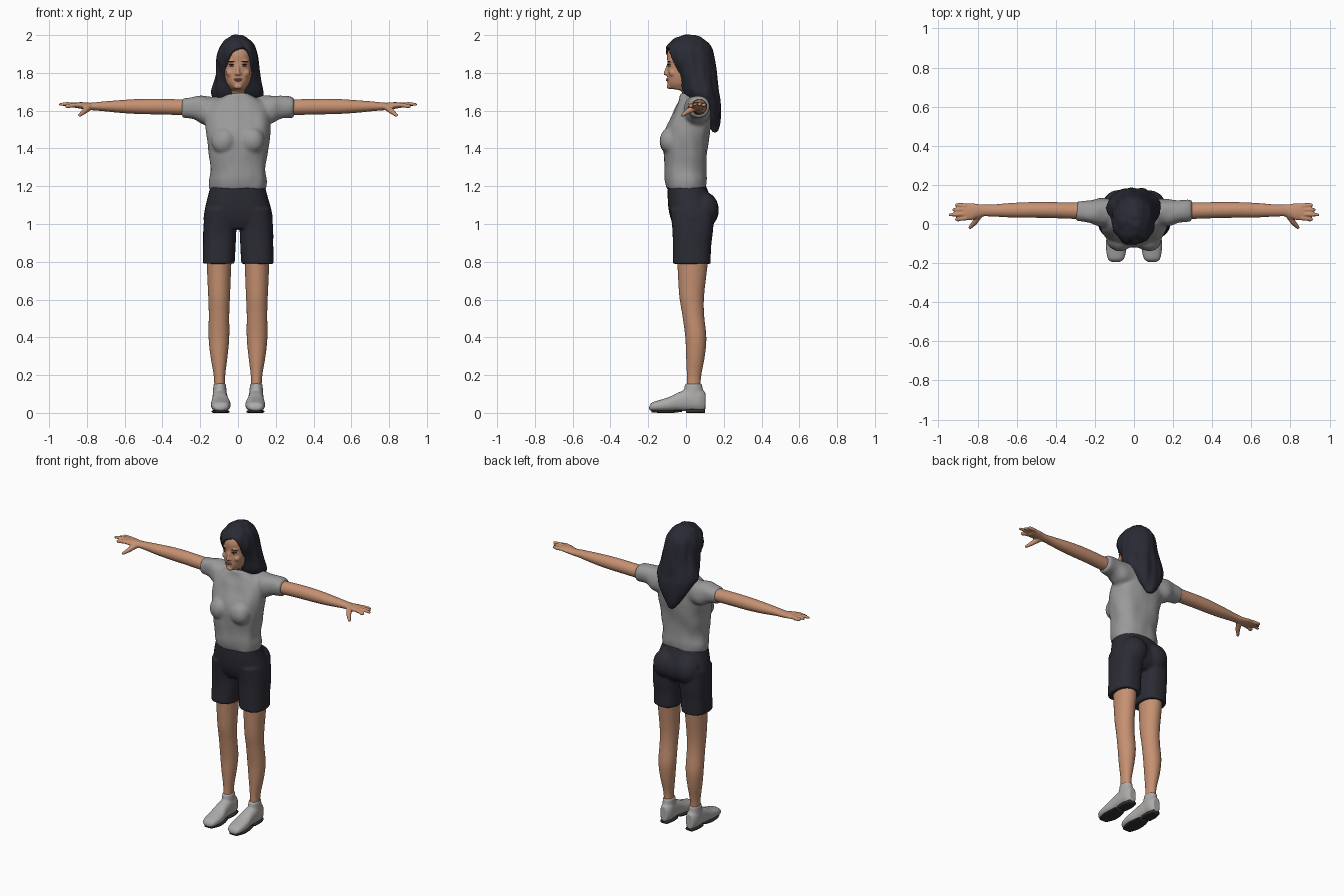
import bpy, bmesh
from math import sin, cos, pi, radians
from mathutils import Matrix, Vector, noise

if "Cube" in bpy.data.objects:
    bpy.data.objects.remove(bpy.data.objects["Cube"])


def material(name, r, g, b):
    m = bpy.data.materials.new(name)
    m.use_nodes = True
    m.diffuse_color = (r, g, b, 1)
    node = m.node_tree.nodes["Principled BSDF"]
    node.inputs["Base Color"].default_value = (r, g, b, 1)
    node.inputs["Roughness"].default_value = 0.8
    return m


SKIN = material("skin", .56, .28, .165)
HAIR = material("blue_black_hair", .022, .023, .034)
SHIRT = material("grey_cloth", .32, .32, .32)
SHORTS = material("navy_cloth", .024, .024, .034)
SHOE = material("pale_leather", .42, .41, .40)
SOLE = material("dark_rubber", .03, .03, .03)
LIP = material("lip_red", .40, .15, .11)
WHITE = material("eye_white", .55, .5, .46)
IRIS = material("iris_brown", .03, .018, .012)


def smooth_rings(rings, steps=4):
    """Catmull-Rom interpolation between cross-sections."""
    out = []
    for i in range(len(rings) - 1):
        a, b, c, d = (Vector(rings[max(0, min(len(rings) - 1, i + k))]) for k in (-1, 0, 1, 2))
        for s in range(steps):
            t = s / steps
            out.append(b + t / 2 * ((c - a) + t * ((2 * a - 5 * b + 4 * c - d)
                                                 + t * (3 * b - a - 3 * c + d))))
    return out + [Vector(rings[-1])]


def loft(bm, axis, rings, power=2.2, sides=32):
    """Rings are (position, low u, high u, low v, high v) along an axis."""
    loops = []
    for t, u0, u1, v0, v1 in smooth_rings(rings):
        loop = []
        for i in range(sides):
            c, s = cos(2 * pi * i / sides), sin(2 * pi * i / sides)
            u = (u0 + u1) / 2 + (u1 - u0) / 2 * abs(c) ** (2 / power) * (1 if c > 0 else -1)
            v = (v0 + v1) / 2 + (v1 - v0) / 2 * abs(s) ** (2 / power) * (1 if s > 0 else -1)
            loop.append(bm.verts.new({"x": (t, u, v), "y": (u, t, v), "z": (u, v, t)}[axis]))
        loops.append(loop)
    faces = [bm.faces.new(loops[0]), bm.faces.new(loops[-1])]
    for a, b in zip(loops, loops[1:]):
        for i in range(sides):
            j = (i + 1) % sides
            faces.append(bm.faces.new((a[i], a[j], b[j], b[i])))
    bmesh.ops.recalc_face_normals(bm, faces=faces)


def ball(bm, centre, radii, turn=0, axis="Z"):
    m = Matrix.Translation(centre) @ Matrix.Rotation(radians(turn), 4, axis) @ Matrix.Diagonal((*radii, 1))
    bmesh.ops.create_uvsphere(bm, u_segments=20, v_segments=12, radius=1, matrix=m)


def limb(bm, points, radii):
    """Rounded tube through points."""
    for p, r in zip(points, radii):
        ball(bm, p, (r, r, r))
    for p, q, r, s in zip(points, points[1:], radii, radii[1:]):
        p, q = Vector(p), Vector(q)
        m = Matrix.Translation((p + q) / 2) @ (q - p).to_track_quat("Z", "Y").to_matrix().to_4x4()
        bmesh.ops.create_cone(bm, cap_ends=True, segments=16, radius1=r, radius2=s,
                              depth=(q - p).length, matrix=m)


def finish(name, bm, mat, mirror=False, voxel=0, relax=3, cutter=None, folds=None):
    """Make an object, fuse its overlapping volumes and bake its modifiers."""
    mesh = bpy.data.meshes.new(name)
    bm.to_mesh(mesh)
    bm.free()
    ob = bpy.data.objects.new(name, mesh)
    bpy.context.scene.collection.objects.link(ob)
    if mirror:
        ob.modifiers.new("mirror", "MIRROR").use_mirror_merge = False
    if cutter:
        cut = ob.modifiers.new("cut", "BOOLEAN")
        cut.operation, cut.object = "DIFFERENCE", cutter
    if voxel:
        ob.modifiers.new("fuse", "REMESH").voxel_size = voxel
        sm = ob.modifiers.new("relax", "SMOOTH")
        sm.iterations = relax
    dg = bpy.context.evaluated_depsgraph_get()
    baked = bpy.data.meshes.new_from_object(ob.evaluated_get(dg))
    ob.modifiers.clear()
    ob.data = baked
    if folds:
        scale, depth = folds
        for v, n in [(v, v.normal.copy()) for v in baked.vertices]:
            v.co += n * depth * noise.noise(Vector(a * b for a, b in zip(v.co, scale)))
    baked.materials.clear()
    baked.materials.append(mat)
    for p in baked.polygons:
        p.use_smooth = True
    return ob


# Head with neck, nose, cheeks and brow
bm = bmesh.new()
loft(bm, "z", [(z, -x, x, a, b) for z, x, a, b in (
    (1.62, .055, -.01, .085), (1.70, .048, -.022, .075), (1.717, .042, -.082, .075),
    (1.74, .057, -.096, .08), (1.77, .068, -.099, .09), (1.81, .076, -.098, .1),
    (1.85, .078, -.098, .11), (1.9, .076, -.1, .11), (1.94, .06, -.08, .1), (1.965, .03, -.03, .06))])
limb(bm, [(0, -.094, 1.845), (0, -.108, 1.797)], [.007, .011])
for s in (-1, 1):
    ball(bm, (s * .011, -.098, 1.795), (.009, .01, .008))
    ball(bm, (s * .04, -.07, 1.80), (.024, .022, .022))
    ball(bm, (s * .033, -.084, 1.862), (.026, .012, .008), s * 22)
ball(bm, (0, -.088, 1.728), (.022, .014, .014))
finish("head", bm, SKIN, voxel=.005)

# Eyes, brows and lips
for name, mat, centre, radii in (
        ("eyes", WHITE, (.034, -.087, 1.838), (.014, .008, .0055)),
        ("irises", IRIS, (.034, -.091, 1.838), (.006, .006, .0055)),
        ("eyelids", HAIR, (.034, -.089, 1.844), (.016, .008, .0022)),
        ("eyebrows", HAIR, (.036, -.09, 1.861), (.019, .007, .003))):
    bm = bmesh.new()
    ball(bm, centre, radii, 20)
    finish(name, bm, mat, mirror=True)
bm = bmesh.new()
ball(bm, (0, -.097, 1.767), (.021, .009, .004))
ball(bm, (0, -.096, 1.76), (.018, .01, .005))
finish("lips", bm, LIP)

# Long hair with a slanted opening for the face
bm = bmesh.new()
ball(bm, (0, -.13, 1.785), (.083, .125, .155), 13, "Y")
opening = finish("face_opening", bm, SKIN)
opening.hide_render = True
bm = bmesh.new()
loft(bm, "z", [
    (1.485, -.02, .02, .14, .165), (1.53, -.055, .05, .115, .178), (1.6, -.1, .1, .07, .187),
    (1.66, -.132, .13, .01, .184), (1.70, -.142, .139, -.015, .176), (1.76, -.127, .124, -.04, .168),
    (1.82, -.116, .114, -.07, .16), (1.88, -.113, .109, -.11, .152), (1.93, -.1, .096, -.11, .138),
    (1.97, -.072, .068, -.074, .105), (1.993, -.04, .04, -.03, .07), (2.002, -.015, .015, 0, .035)], 2)
finish("hair", bm, HAIR, voxel=.007, relax=2, cutter=opening, folds=((28, 28, 5), .007))
bpy.data.objects.remove(opening)

# Shirt: torso, bust and sleeves
bm = bmesh.new()
loft(bm, "z", [(z, -x, x, a, b) for z, x, a, b in (
    (1.185, .147, -.1, .105), (1.23, .152, -.108, .11), (1.3, .147, -.114, .107),
    (1.42, .162, -.12, .12), (1.52, .172, -.1, .13), (1.6, .165, -.066, .132),
    (1.65, .14, -.042, .12), (1.675, .09, -.036, .1), (1.692, .062, -.032, .088))], 2.4)
loft(bm, "x", [(.06, 0, .12, 1.53, 1.675), (.17, -.01, .128, 1.525, 1.678),
               (.23, .008, .122, 1.556, 1.674), (.295, .014, .12, 1.566, 1.668)])
ball(bm, (.075, -.085, 1.44), (.065, .052, .07))
finish("shirt", bm, SHIRT, mirror=True, voxel=.009, relax=5, folds=((13, 13, 8), .009))

# Shorts: hips, seat and wide legs
bm = bmesh.new()
loft(bm, "z", [(z, -x, x, a, b) for z, x, a, b in (
    (1.21, .142, -.095, .103), (1.15, .158, -.097, .125), (1.08, .176, -.092, .15),
    (1.02, .184, -.078, .145), (.975, .165, -.055, .11))], 2.4)
loft(bm, "z", [(1.08, .01, .176, -.085, .15), (.97, .01, .186, -.07, .142),
               (.88, .014, .186, -.068, .132), (.79, .018, .187, -.07, .13)], 2.5)
ball(bm, (.078, .09, 1.075), (.085, .084, .095))
finish("shorts", bm, SHORTS, mirror=True, voxel=.008, relax=4, folds=((9, 9, 5), .004))

# Bare legs
bm = bmesh.new()
loft(bm, "z", [(.85, .032, .168, -.05, .12), (.77, .036, .165, -.045, .113), (.62, .042, .158, -.036, .096),
               (.52, .046, .155, -.02, .096), (.4, .046, .156, -.004, .108), (.3, .055, .146, 0, .1),
               (.19, .068, .128, .004, .08), (.1, .068, .126, .0, .078)], 2)
finish("legs", bm, SKIN, mirror=True, voxel=.008, relax=2)

# Arms with palms, fingers and thumbs
bm = bmesh.new()
loft(bm, "x", [(.2, .025, .112, 1.578, 1.662), (.3, .026, .11, 1.577, 1.66), (.42, .03, .112, 1.58, 1.663),
               (.52, .032, .112, 1.582, 1.662), (.62, .033, .108, 1.588, 1.656), (.72, .038, .1, 1.598, 1.648),
               (.78, .038, .1, 1.603, 1.642), (.83, .02, .106, 1.61, 1.645), (.868, .02, .104, 1.616, 1.642)], 2)
for base, tip, drop in ((.03, .02, .012), (.051, .047, 0), (.073, .073, .002), (.093, .1, .006)):
    reach = .95 - 8 * abs(base - .055) ** 1.5 - drop
    limb(bm, [(.86, base, 1.63), (.905, (base + tip) / 2, 1.636 - drop), (reach - .007, tip, 1.633 - drop)],
         [.012, .0105, .008])
limb(bm, [(.79, .05, 1.618), (.815, .008, 1.595), (.838, -.018, 1.576)], [.019, .014, .009])
finish("arms_and_hands", bm, SKIN, mirror=True, voxel=.0045, relax=3)

# Shoes with ankle collars
bm = bmesh.new()
loft(bm, "y", [(-.195, .075, .115, .015, .035), (-.18, .052, .133, .01, .055), (-.14, .041, .142, .008, .068),
               (-.09, .04, .143, .008, .084), (-.04, .05, .138, .01, .108), (.02, .055, .136, .01, .128),
               (.07, .055, .134, .008, .13), (.102, .07, .12, .012, .11)], 2.4)
loft(bm, "z", [(.07, .058, .136, -.02, .098), (.12, .061, .132, -.012, .09), (.155, .064, .13, -.004, .084)], 2)
finish("shoes", bm, SHOE, mirror=True, voxel=.006, relax=3)

# Soles and heels
bm = bmesh.new()
loft(bm, "y", [(-.182, .065, .122, .002, .014), (-.13, .046, .138, 0, .014), (-.07, .046, .138, 0, .014),
               (-.02, .058, .13, .006, .016)], 4)
loft(bm, "y", [(.0, .06, .13, 0, .02), (.05, .057, .132, 0, .02), (.1, .068, .12, 0, .02)], 4)
finish("soles", bm, SOLE, mirror=True)
